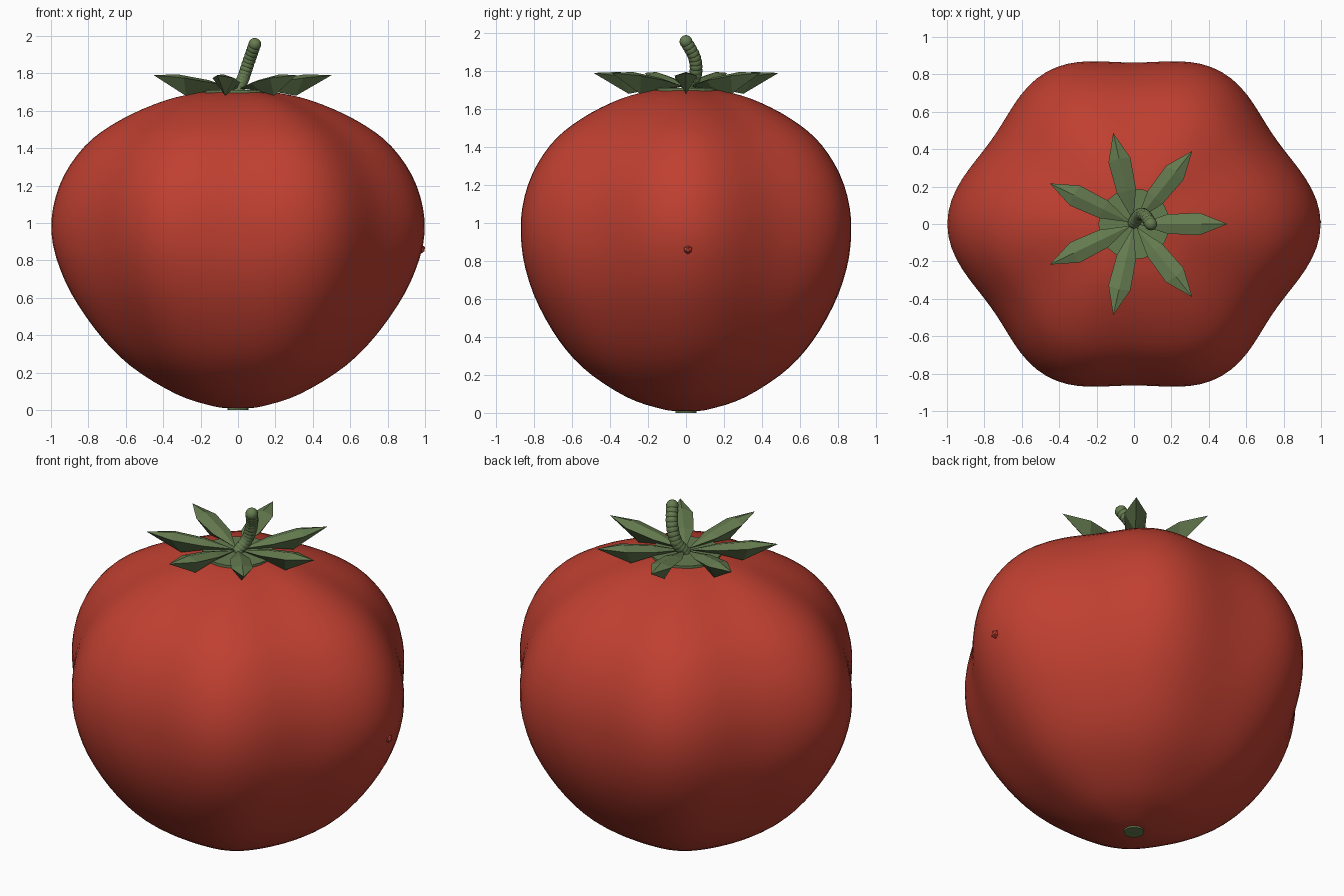
import bpy, bmesh
from math import sin, cos, pi, radians
from mathutils import Vector, Matrix

if "Cube" in bpy.data.objects:
    bpy.data.objects.remove(bpy.data.objects["Cube"])


def material(name, rgb):
    m = bpy.data.materials.new(name)
    m.use_nodes = True
    m.diffuse_color = (*rgb, 1)
    m.node_tree.nodes["Principled BSDF"].inputs["Base Color"].default_value = (*rgb, 1)
    return m


red = material("tomato red", (0.52, 0.05, 0.03))
green = material("leaf green", (0.13, 0.2, 0.08))


def finish(bm, name, mat, smooth=0):
    bmesh.ops.recalc_face_normals(bm, faces=bm.faces)
    mesh = bpy.data.meshes.new(name)
    bm.to_mesh(mesh)
    bm.free()
    ob = bpy.data.objects.new(name, mesh)
    bpy.context.collection.objects.link(ob)
    mesh.materials.append(mat)
    if smooth:
        bpy.ops.object.select_all(action='DESELECT')
        bpy.context.view_layer.objects.active = ob
        ob.select_set(True)
        bpy.ops.object.shade_smooth_by_angle(angle=radians(smooth))


def spline(points, steps):
    """Smooth curve through all the points."""
    pts = [Vector(p) for p in points]
    pts = [2 * pts[0] - pts[1]] + pts + [2 * pts[-1] - pts[-2]]
    out = []
    for a, b, c, d in zip(pts, pts[1:], pts[2:], pts[3:]):
        for i in range(steps):
            t = i / steps
            out.append(0.5 * (2 * b + (c - a) * t + (2 * a - 5 * b + 4 * c - d) * t ** 2
                              + (3 * b - a - 3 * c + d) * t ** 3))
    return out + [pts[-2]]


# Fruit: a lobed body of revolution, rounder toward the bottom
def lobes(a):
    return 0.92 + 0.0275 * cos(2 * a) + 0.0125 * cos(4 * a) + 0.04 * cos(6 * a)


profile = [(0.03, 0.008), (0.13, 0.02), (0.33, 0.085), (0.58, 0.24), (0.77, 0.44), (0.925, 0.69),
           (0.998, 0.95), (0.955, 1.2), (0.82, 1.41), (0.63, 1.55), (0.39, 1.655),
           (0.18, 1.7), (0.03, 1.705)]
bm = bmesh.new()
SEG = 96
rings = []
for radius, z in spline(profile, 4):
    strength = min(1, 0.25 + 0.8 * z)
    ring = []
    for i in range(SEG):
        a = 2 * pi * i / SEG
        r = radius * (1 + strength * (lobes(a) - 1))
        ring.append(bm.verts.new((r * cos(a), r * sin(a), z)))
    rings.append(ring)
for lo, hi in zip(rings, rings[1:]):
    for i in range(SEG):
        j = (i + 1) % SEG
        bm.faces.new((lo[i], lo[j], hi[j], hi[i]))
bm.faces.new(rings[0])
bm.faces.new(rings[-1])
finish(bm, "fruit_body", red, 60)


# Discs: calyx base on top and blossom end below
def disc(name, radius, depth, z):
    bm = bmesh.new()
    bmesh.ops.create_cone(bm, cap_ends=True, segments=24, radius1=radius, radius2=radius,
                          depth=depth, matrix=Matrix.Translation((0, 0, z)))
    finish(bm, name, green)


disc("calyx_base", 0.19, 0.02, 1.7)
disc("blossom_end", 0.055, 0.014, 0.007)

# Small blemish on one side
bm = bmesh.new()
bmesh.ops.create_icosphere(bm, subdivisions=1, radius=0.025,
                           matrix=Matrix.Translation((0.978, 0.01, 0.86)))
finish(bm, "blemish", red)

# Seven pointed leaves, each with a raised ridge and a keel below
for n in range(7):
    bm = bmesh.new()
    base = bm.verts.new((0.02, 0, 1.72))
    tip = bm.verts.new((0.5, 0, 1.79))
    ridge = [bm.verts.new(p) for p in ((0.18, 0, 1.765), (0.36, 0, 1.795))]
    keel = [bm.verts.new(p) for p in ((0.18, 0, 1.705), (0.31, 0, 1.68))]
    for side in (-1, 1):
        edge = [bm.verts.new(p) for p in ((0.18, 0.052 * side, 1.75), (0.35, 0.06 * side, 1.775))]
        for mid in (ridge, keel):
            bm.faces.new((base, mid[0], edge[0]))
            bm.faces.new((mid[0], mid[1], edge[1], edge[0]))
            bm.faces.new((mid[1], tip, edge[1]))
    bmesh.ops.rotate(bm, verts=bm.verts, matrix=Matrix.Rotation(2 * pi * n / 7, 3, 'Z'))
    finish(bm, f"leaf_{n + 1}", green)

# Stem: overlapping beads along a bent path
bm = bmesh.new()
for p in spline([(0, 0.01, 1.71), (0.03, 0.05, 1.78), (0.06, 0.045, 1.87), (0.09, 0, 1.955)], 4):
    bmesh.ops.create_uvsphere(bm, u_segments=16, v_segments=10, radius=0.034,
                              matrix=Matrix.Translation(p))
finish(bm, "stem", green, 60)
